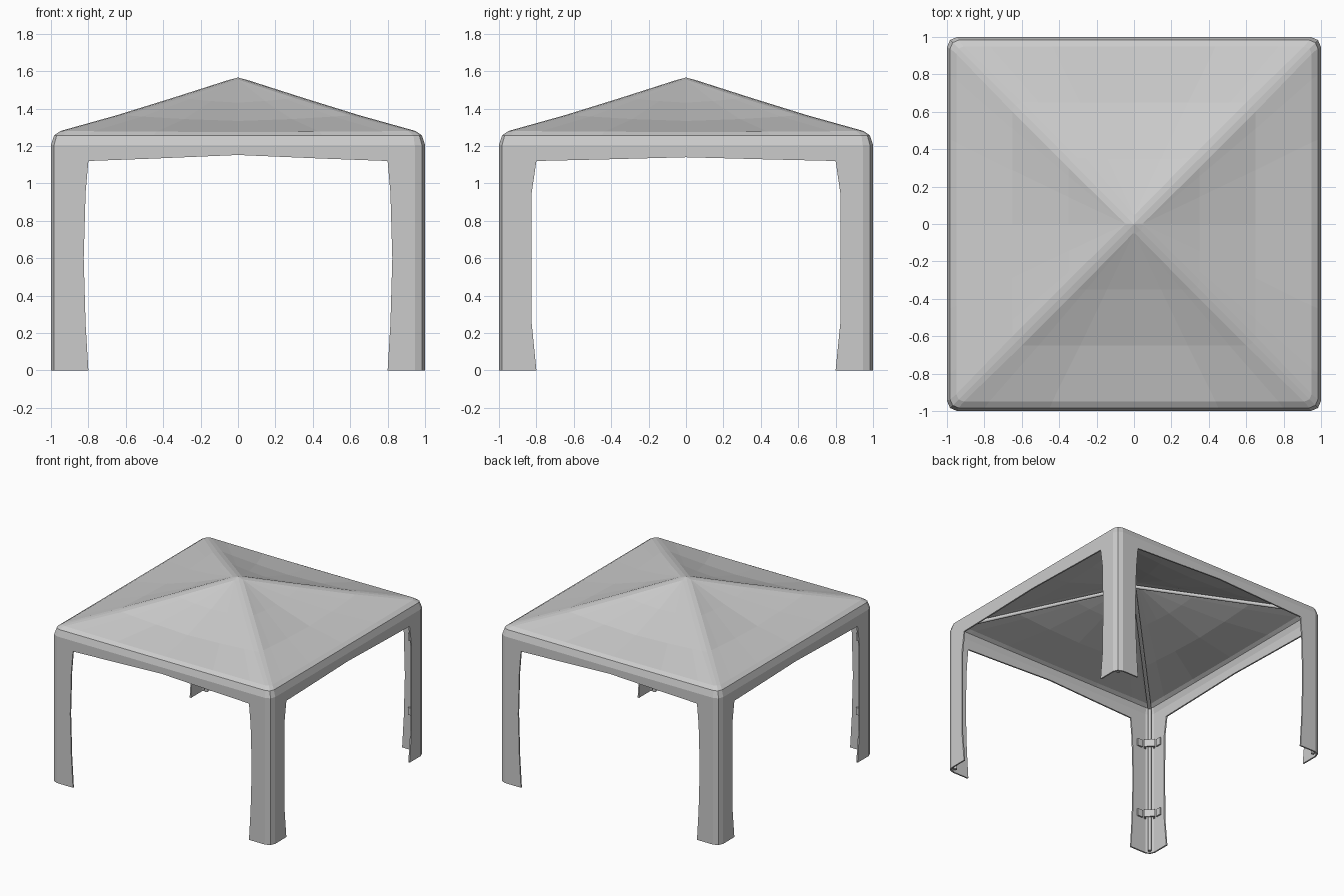
import bpy, bmesh, math
from mathutils import Vector, Matrix

cube = bpy.data.objects.get("Cube")
if cube:
    bpy.data.objects.remove(cube, do_unlink=True)

grey = bpy.data.materials.new("canvas_grey")
grey.use_nodes = True
colour = (0.6, 0.6, 0.6, 1)
grey.diffuse_color = colour
grey.node_tree.nodes["Principled BSDF"].inputs["Base Color"].default_value = colour


def finish(name, bm):
    mesh = bpy.data.meshes.new(name)
    bm.to_mesh(mesh)
    bm.free()
    mesh.materials.append(grey)
    obj = bpy.data.objects.new(name, mesh)
    bpy.context.collection.objects.link(obj)
    return obj


# Canopy cloth: square rings with rounded corners, lofted from the peak down
COLUMNS = (-1, -0.85, -0.48, 0, 0.48, 0.85, 1)
PER_SIDE = len(COLUMNS) + 1


def ring(bm, d, c, height, opening=None):
    """height(f, side) gives z; opening(side) moves the leg edges."""
    verts = []
    for side in range(4):
        turn = Matrix.Rotation(side * math.pi / 2, 3, 'Z')
        for i, f in enumerate(COLUMNS):
            x = f * (d - c)
            if opening and i in (1, 5):
                x = math.copysign(opening(side), f)
            verts.append(bm.verts.new(turn @ Vector((x, -d, height(f, side)))))
        k = d - 0.3 * c
        verts.append(bm.verts.new(turn @ Vector((k, -k, height(1, side)))))
    return verts


def loft(bm, upper, lower, legs_only=False):
    n = len(upper)
    for i in range(n):
        if legs_only and 1 <= i % PER_SIDE <= 4:
            continue
        j = (i + 1) % n
        bm.faces.new((upper[i], lower[i], lower[j], upper[j]))


bm = bmesh.new()
# roof and eave rings: half width, corner size, hip height, panel sag
roof = [(0.05, 0.045, 1.553, 0), (0.35, 0.05, 1.457, 0.025),
        (0.65, 0.05, 1.364, 0.03), (0.95, 0.04, 1.28, 0.005),
        (0.983, 0.045, 1.257, 0), (1.0, 0.055, 1.205, 0)]
rings = [ring(bm, d, c, lambda f, s, z=z, sag=sag: z - sag * (1 - abs(f) ** 1.5))
         for d, c, z, sag in roof]
peak = bm.verts.new((0, 0, 1.566))
for i, v in enumerate(rings[0]):
    bm.faces.new((peak, v, rings[0][(i + 1) % len(rings[0])]))


# valance with a shallow arch
def arch(f, side):
    rise = 0.02 if side % 2 else 0.032
    return 1.12 + rise * max(0, 1 - abs(f) / 0.8)


rings.append(ring(bm, 1.0, 0.055, arch, lambda s: 0.8))
for a, b in zip(rings, rings[1:]):
    loft(bm, a, b)

# leg panels, waisted between top and foot
last = rings[-1]
for z, front, flank in ((0.95, 0.815, 0.825), (0.6, 0.825, 0.826),
                        (0.25, 0.815, 0.825), (0, 0.8, 0.8)):
    nxt = ring(bm, 1.0, 0.055, lambda f, s: z,
               lambda s: flank if s % 2 else front)
    loft(bm, last, nxt, True)
    last = nxt
canopy = finish("canopy_cloth", bm)
solid = canopy.modifiers.new("thickness", 'SOLIDIFY')
solid.thickness = 0.012
solid.offset = -1


# Frame tubes
def tube(name, a, b, radius):
    a, b = Vector(a), Vector(b)
    axis = b - a
    bm = bmesh.new()
    bmesh.ops.create_cone(
        bm, cap_ends=True, segments=10, radius1=radius, radius2=radius,
        depth=axis.length,
        matrix=Matrix.Translation((a + b) / 2)
        @ axis.to_track_quat('Z', 'Y').to_matrix().to_4x4())
    for f in bm.faces:
        f.smooth = len(f.verts) == 4
    return finish(name, bm)


def add_box(bm, size, matrix):
    bmesh.ops.create_cube(bm, size=1, matrix=matrix @ Matrix.Diagonal((*size, 1)))


for corner in range(4):
    sx = 1 if corner in (0, 3) else -1
    sy = 1 if corner < 2 else -1
    p = 0.955
    tube(f"leg_pole_{corner + 1}", (sx * p, sy * p, 0.005), (sx * p, sy * p, 1.24), 0.014)
    tube(f"hip_pole_{corner + 1}", (sx * p, sy * p, 1.24), (0, 0, 1.525), 0.014)
    # clips holding the cloth to the pole
    bm = bmesh.new()
    for z in (0.32, 0.93):
        frame = (Matrix.Rotation(math.atan2(sy, sx), 4, 'Z')
                 @ Matrix.Translation((p * math.sqrt(2) - 0.02, 0, z)))
        add_box(bm, (0.012, 0.07, 0.06), frame)
        for s in (-1, 1):
            add_box(bm, (0.045, 0.012, 0.06), frame @ Matrix.Translation((0.018, s * 0.035, 0)))
            add_box(bm, (0.012, 0.045, 0.06), frame
                    @ Matrix.Translation((-0.012, s * 0.07, 0))
                    @ Matrix.Rotation(s * math.pi / 4, 4, 'Z'))
    finish(f"pole_clips_{corner + 1}", bm)
